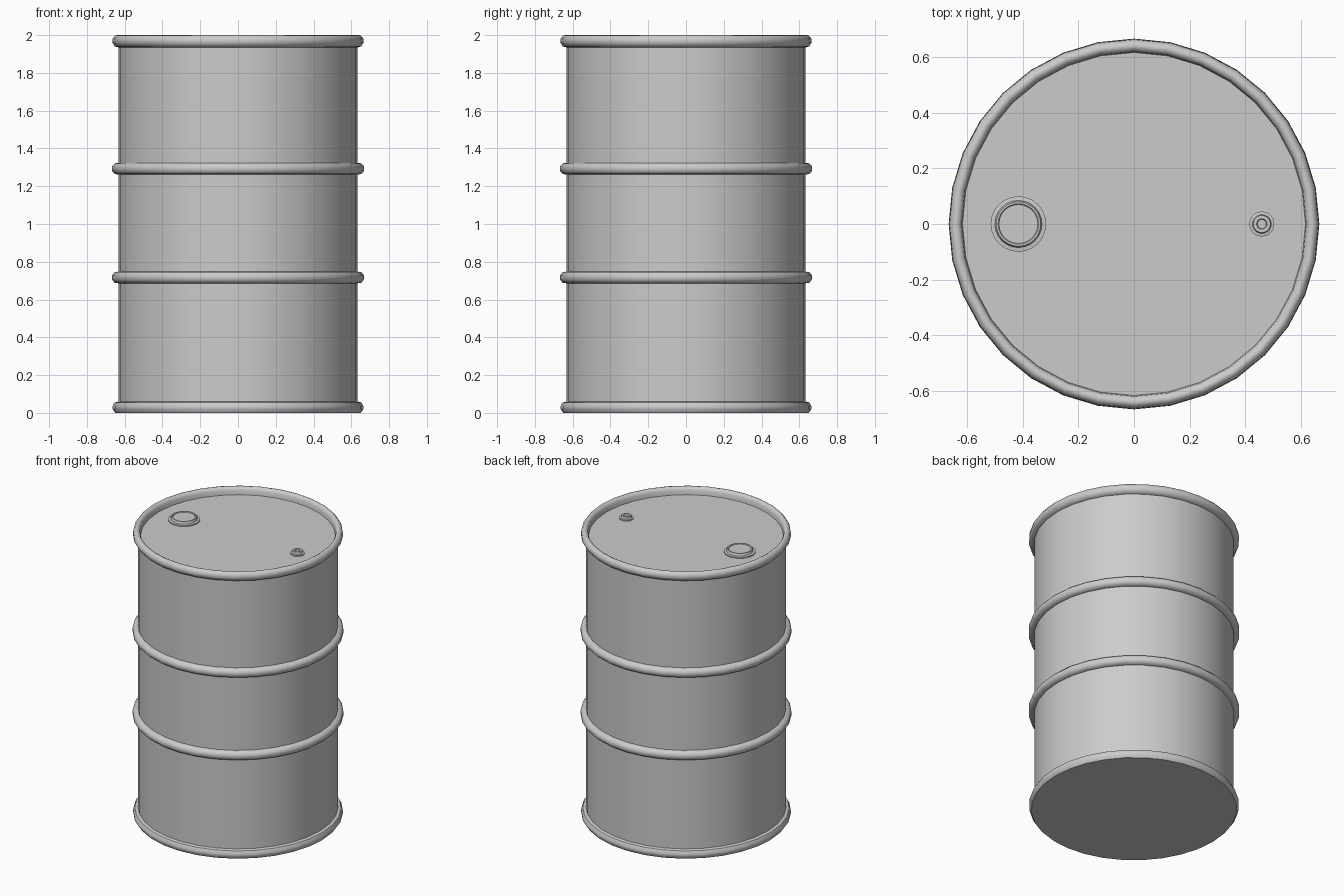
import bpy
import bmesh
import math

if "Cube" in bpy.data.objects:
    bpy.data.objects.remove(bpy.data.objects["Cube"])

gray = bpy.data.materials.new("plain gray steel")
gray.diffuse_color = (0.6, 0.6, 0.6, 1)
gray.use_nodes = True
gray.node_tree.nodes["Principled BSDF"].inputs["Base Color"].default_value = gray.diffuse_color


def lathe(name, profile, sides, x=0.0, angle=40):
    """Spin an (r, z) profile listed from bottom to top; r = 0 makes a pole."""
    bm = bmesh.new()
    rings = []
    for r, z in profile:
        if r == 0:
            rings.append([bm.verts.new((x, 0, z))])
            continue
        rings.append([bm.verts.new((x + r * math.cos(2 * math.pi * i / sides),
                                    r * math.sin(2 * math.pi * i / sides), z))
                      for i in range(sides)])
    for a, b in zip(rings, rings[1:]):
        for i in range(sides):
            j = (i + 1) % sides
            if len(a) == 1:
                bm.faces.new((a[0], b[j], b[i]))
            elif len(b) == 1:
                bm.faces.new((a[i], a[j], b[0]))
            else:
                bm.faces.new((a[i], a[j], b[j], b[i]))
    bmesh.ops.recalc_face_normals(bm, faces=bm.faces)
    for f in bm.faces:
        f.smooth = True
    me = bpy.data.meshes.new(name)
    bm.to_mesh(me)
    bm.free()
    me.materials.append(gray)
    me.set_sharp_from_angle(angle=math.radians(angle))
    ob = bpy.data.objects.new(name, me)
    bpy.context.collection.objects.link(ob)
    return ob


R = 0.633      # wall radius
LID = 1.95     # recessed lid height


def hoop(z):
    return [(R, z - 0.031), (0.653, z - 0.028), (0.667, z - 0.012),
            (0.667, z + 0.012), (0.653, z + 0.028), (R, z + 0.031)]


# drum shell: base, bottom rim, two rolling hoops, top rim and recessed lid
bottom_rim = [(0, 0), (0.65, 0), (0.663, 0.018), (0.664, 0.035),
              (0.653, 0.055), (R, 0.06)]
top_rim = [(R, 1.935), (0.652, 1.94), (0.666, 1.962), (0.663, 1.982),
           (0.652, 1.997), (0.64, 2.0), (0.627, 1.994), (0.62, 1.98),
           (0.617, LID), (0, LID)]
lathe("drum_body", bottom_rim + hoop(0.717) + hoop(1.293) + top_rim, 32, angle=45)

# large filler plug: flange, raised cap with shallow recess
lathe("large_bung", [(0.1, LID), (0.1, LID + 0.008), (0.085, LID + 0.01),
                     (0.08, LID + 0.026), (0.073, LID + 0.026),
                     (0.07, LID + 0.021), (0, LID + 0.021)], 24, x=-0.416, angle=30)

# small vent plug
lathe("small_bung", [(0.045, LID), (0.045, LID + 0.008), (0.034, LID + 0.01),
                     (0.031, LID + 0.024), (0.019, LID + 0.024),
                     (0.016, LID + 0.016), (0, LID + 0.016)], 20, x=0.46, angle=30)
